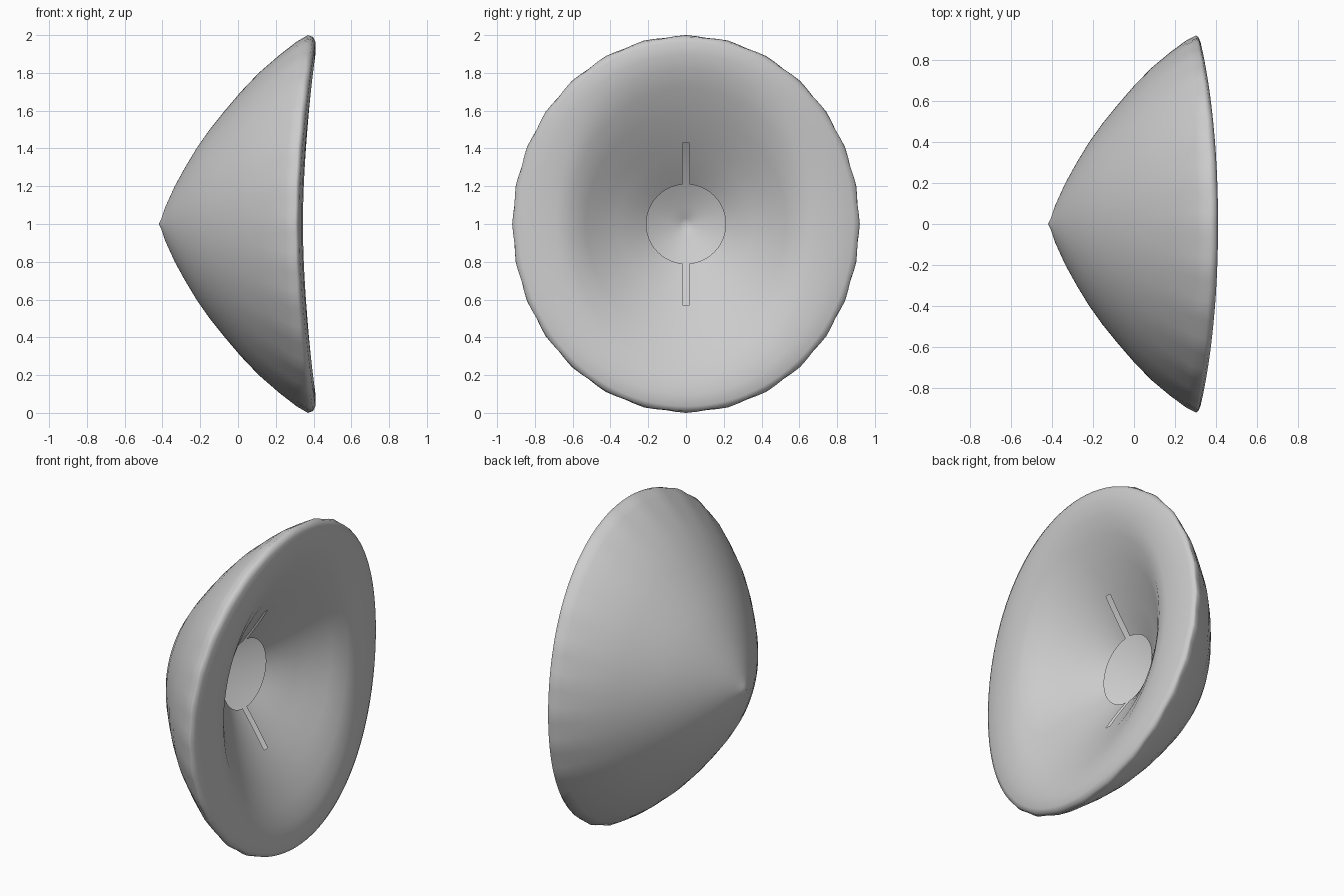
import bpy, bmesh
from math import sin, cos, pi

if "Cube" in bpy.data.objects:
    bpy.data.objects.remove(bpy.data.objects["Cube"])

SEG = 112

# Outer half profile (x along the axis, radius), from apex to widest point
outer = [(-.405, .03), (-.385, .09), (-.335, .20), (-.28, .30), (-.22, .40), (-.15, .50),
         (-.07, .60), (.015, .70), (.11, .80), (.22, .895), (.31, .965), (.37, 1.0)]
# Lip and inner funnel, at top/bottom and at the sides (lip is broader at the sides)
funnel = [(.192, .43), (.148, .36), (.098, .285), (.045, .21)]
inner_top = [(.397, .99), (.41, .965), (.41, .90), (.396, .82), (.352, .72), (.285, .58)] + funnel
inner_side = [(.314, .912), (.325, .885), (.338, .80), (.344, .69), (.328, .61), (.27, .53)] + funnel


def outer_point(x, r, a):
    """Saddle-shaped rim: narrower and further back at the sides, lightly scalloped."""
    side = cos(a) ** 2
    rr = (r + .004 * (cos(28 * a) - 1) * r ** 12) * (1 - .08 * side * r * r)
    return (x - .068 * side * r ** 4, rr * cos(a), 1 + rr * sin(a))


def inner_point(top, sid, a):
    side = cos(a) ** 2
    x, r = (t + (s - t) * side for t, s in zip(top, sid))
    return (x, r * cos(a), 1 + r * sin(a))


bm = bmesh.new()
angles = [2 * pi * i / SEG for i in range(SEG)]
rings = [[bm.verts.new(outer_point(x, r, a)) for a in angles] for x, r in outer]
rings += [[bm.verts.new(inner_point(t, s, a)) for a in angles] for t, s in zip(inner_top, inner_side)]
for r0, r1 in zip(rings, rings[1:]):
    for i in range(SEG):
        j = (i + 1) % SEG
        bm.faces.new((r0[i], r0[j], r1[j], r1[i]))

# Pointed apex
tip = bm.verts.new((-.42, 0, 1))
for i in range(SEG):
    bm.faces.new((tip, rings[0][(i + 1) % SEG], rings[0][i]))
bmesh.ops.recalc_face_normals(bm, faces=bm.faces)
if sum(f.normal.x for f in bm.faces if f.calc_center_median().x > .33) < 0:
    bmesh.ops.reverse_faces(bm, faces=bm.faces)


def on_funnel(f):
    c = f.calc_center_median()
    return f.normal.x > .2 and c.y ** 2 + (c.z - 1) ** 2 < .44 ** 2


# Two narrow slots running out from the central hole
for y in (-.018, .018):
    faces = [f for f in bm.faces if on_funnel(f)]
    geom = faces + list({e for f in faces for e in f.edges}) + list({v for f in faces for v in f.verts})
    bmesh.ops.bisect_plane(bm, geom=geom, plane_co=(0, y, 0), plane_no=(0, 1, 0))
slot = [f for f in bm.faces if on_funnel(f) and abs(f.calc_center_median().y) < .018]
bmesh.ops.delete(bm, geom=slot, context='FACES')

mesh = bpy.data.meshes.new("shell")
bm.to_mesh(mesh)
bm.free()
shell = bpy.data.objects.new("shell", mesh)
bpy.context.collection.objects.link(shell)
bpy.context.view_layer.objects.active = shell
shell.select_set(True)
bpy.ops.object.shade_smooth()
